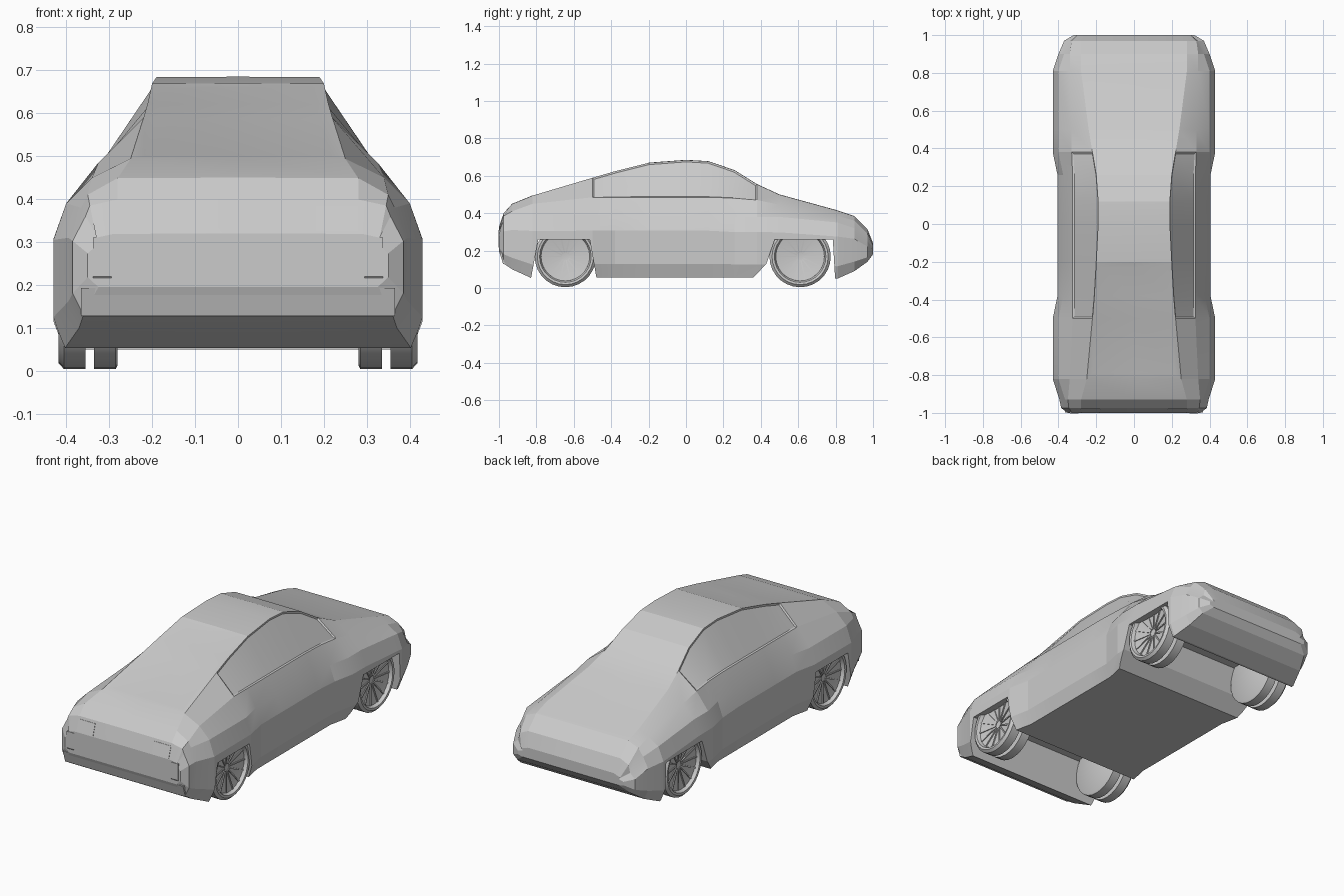
import bpy, bmesh
from math import sin, cos, tau
from mathutils import Matrix

if "Cube" in bpy.data.objects:
    bpy.data.objects.remove(bpy.data.objects["Cube"])


def add_object(name, bm, angle=0.2):
    bmesh.ops.recalc_face_normals(bm, faces=bm.faces)
    me = bpy.data.meshes.new(name)
    bm.to_mesh(me)
    bm.free()
    ob = bpy.data.objects.new(name, me)
    bpy.context.collection.objects.link(ob)
    shade(ob, angle)
    return ob


def shade(ob, angle):
    bpy.ops.object.select_all(action='DESELECT')
    ob.select_set(True)
    bpy.context.view_layer.objects.active = ob
    bpy.ops.object.shade_smooth_by_angle(angle=angle)


def prism(name, pts, x0, x1):
    """Side outline (y, z) extruded across the car."""
    bm = bmesh.new()
    rings = [[bm.verts.new((x, y, z)) for y, z in pts] for x in (x0, x1)]
    for r in rings:
        bm.faces.new(r)
    n = len(pts)
    for i in range(n):
        j = (i + 1) % n
        bm.faces.new((rings[0][i], rings[0][j], rings[1][j], rings[1][i]))
    return add_object(name, bm)


# body stations: y, floor z, half width, shoulder z, belt x, belt z, roof x, top z
STATIONS = [
    (-1.00, .195, .35, .30, .33, .31, .29, .32),
    (-.975, .13, .385, .36, .345, .385, .28, .40),
    (-.93, .10, .395, .38, .35, .41, .28, .45),
    (-.82, .05, .43, .39, .34, .45, .25, .495),
    (-.50, .055, .43, .39, .325, .485, .22, .59),
    (-.38, .055, .405, .39, .325, .485, .21, .625),
    (-.20, .055, .405, .39, .325, .485, .20, .67),
    (.00, .055, .405, .39, .325, .485, .19, .685),
    (.12, .055, .405, .39, .325, .485, .19, .678),
    (.26, .055, .405, .38, .325, .48, .20, .63),
    (.38, .055, .43, .38, .33, .47, .22, .555),
    (.50, .05, .43, .38, .33, .445, .24, .50),
    (.81, .05, .43, .35, .34, .385, .28, .415),
    (.90, .09, .40, .32, .34, .36, .28, .385),
    (.97, .14, .37, .25, .33, .29, .28, .315),
    (1.00, .18, .32, .215, .30, .225, .26, .24),
]


def section(y, zf, w, zs, xb, zb, xr, zt):
    h = zs - zf
    half = [(0, zf), (w - .025, zf), (w, zf + .22 * h), (w, zf + .75 * h),
            (w - .03, zs), (xb, zb), (xr, zt - .001), (0, zt)]
    return [(x, y, z) for x, z in half + [(-x, z) for x, z in half[-2:0:-1]]]


# body shell lofted through the stations
bm = bmesh.new()
rings = [[bm.verts.new(p) for p in section(*s)] for s in STATIONS]
N = len(rings[0])
grid = {}
for i in range(len(rings) - 1):
    for k in range(N):
        j = (k + 1) % N
        grid[i, k] = bm.faces.new((rings[i][k], rings[i][j], rings[i + 1][j], rings[i + 1][k]))
bm.faces.new(rings[0])
bm.faces.new(rings[-1])
bmesh.ops.recalc_face_normals(bm, faces=bm.faces)


def recess(spans, bands, thickness, depth):
    faces = [grid[i, k] for i in spans for k in bands]
    bmesh.ops.inset_region(bm, faces=faces, thickness=thickness, depth=depth, use_even_offset=True)


recess(range(4, 10), (5, 8), .008, -.006)     # side windows
recess(range(3, 6), (6, 7), .03, -.003)       # front glass
body = add_object("body", bm)

# wheel wells cut through the body
arches = {
    "front_well": [(-.835, 0), (-.828, .055), (-.79, .26), (-.515, .26), (-.478, .05), (-.475, 0)],
    "rear_well": [(.31, 0), (.36, .055), (.43, .13), (.475, .26), (.785, .26), (.80, 0)],
}
for name, pts in arches.items():
    cutter = prism(name, pts, -.6, .6)
    cutter.hide_render = True
    mod = body.modifiers.new(name, 'BOOLEAN')
    mod.operation = 'DIFFERENCE'
    mod.solver = 'EXACT'
    mod.object = cutter
    bpy.context.view_layer.objects.active = body
    bpy.ops.object.modifier_apply(modifier=name)
    bpy.data.objects.remove(cutter)
shade(body, .2)

# front bumper strip and lamps, lying on the sloped nose
prism("front_bumper", [(-.978, .128), (-.998, .193), (-.95, .193), (-.95, .128)], -.365, .365)
LAMP = [(-1.001, .325), (-.981, .385), (-.96, .385), (-.96, .325)]
TAIL = [(-.992, .205), (-1.003, .22), (-1.003, .31), (-.95, .31), (-.95, .205)]
for side, s in (("right", 1), ("left", -1)):
    prism(f"{side}_upper_lamp", LAMP, s * .18, s * .28)
    prism(f"{side}_front_lamp", TAIL, s * .295, s * .338)

# wheels: grooved tyre and dished rim turned about the axle, with fine spokes
WHEEL = [(.28, 0), (.28, .155), (.285, .164), (.335, .164), (.335, .11), (.355, .11),
         (.355, .164), (.405, .164), (.418, .15), (.416, .138), (.398, .13), (.38, .02), (.38, 0)]
SEG = 28


def wheel(name, s, y):
    bm = bmesh.new()
    rows = [[bm.verts.new((s * x, y + r * cos(tau * i / SEG), .168 + r * sin(tau * i / SEG)))
             for i in range(SEG)] for x, r in WHEEL]
    for p, q in zip(rows, rows[1:]):
        for i in range(SEG):
            j = (i + 1) % SEG
            bm.faces.new((p[i], p[j], q[j], q[i]))
    bmesh.ops.remove_doubles(bm, verts=bm.verts, dist=1e-5)
    for i in range(14):
        m = (Matrix.Translation((s * .39, y, .168)) @ Matrix.Rotation(tau * i / 14, 4, 'X')
             @ Matrix.Translation((0, .075, 0)) @ Matrix.Rotation(-s * .16, 4, 'Z')
             @ Matrix.Diagonal((.008, .11, .007, 1)))
        bmesh.ops.create_cube(bm, size=1, matrix=m)
    add_object(name, bm, .6)


for side, s in (("right", 1), ("left", -1)):
    wheel(f"{side}_front_wheel", s, -.645)
    wheel(f"{side}_rear_wheel", s, .61)
